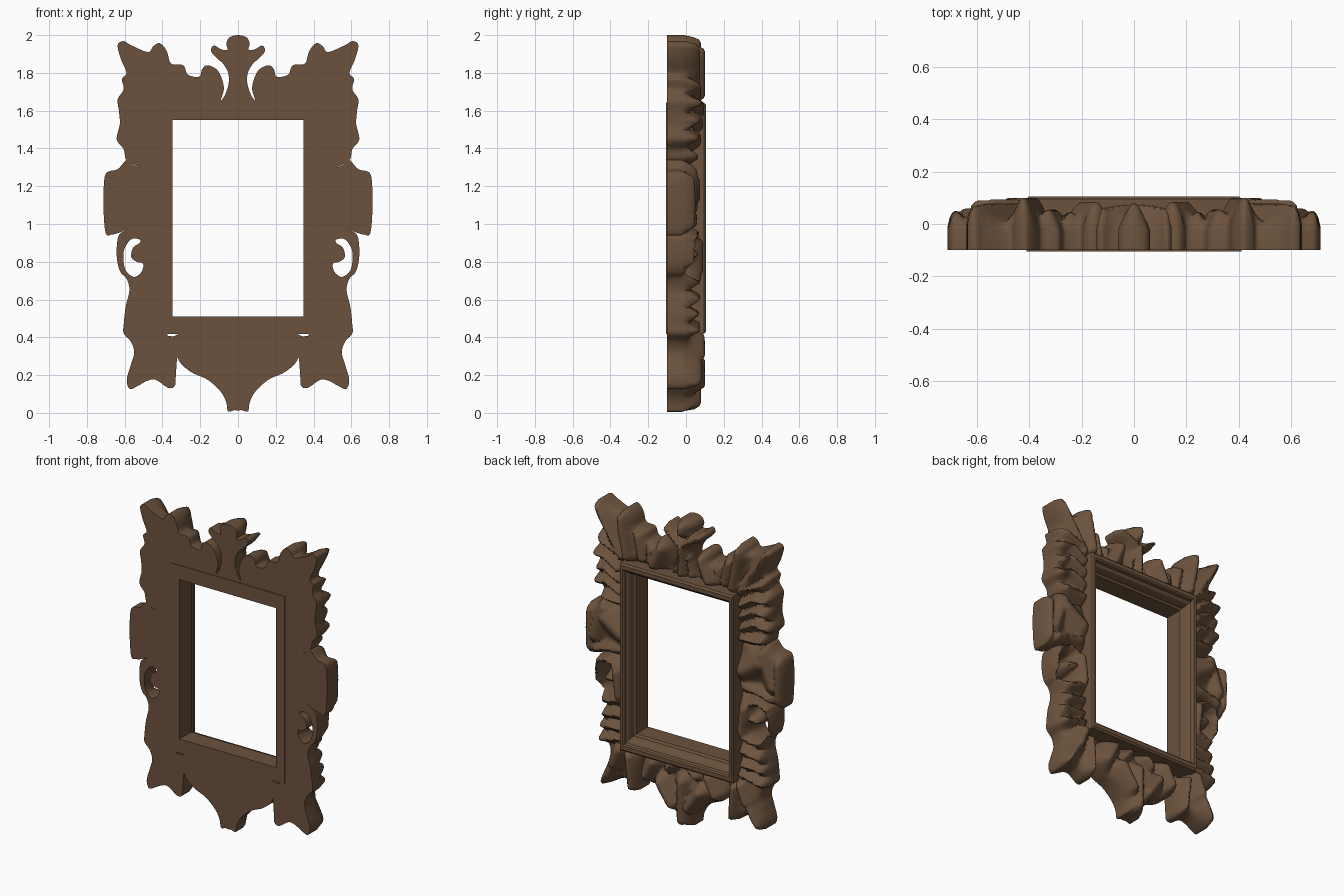
import bpy, bmesh, math
from mathutils import Vector as V
from mathutils.geometry import delaunay_2d_cdt, intersect_point_line

wood = bpy.data.materials.new("brown_wood")
wood.diffuse_color = (0.15, 0.085, 0.047, 1)
BACK, STEP = -0.10, 0.013


def finish(bm, name, angle):
    bmesh.ops.recalc_face_normals(bm, faces=bm.faces)
    me = bpy.data.meshes.new(name)
    bm.to_mesh(me)
    bm.free()
    me.materials.append(wood)
    ob = bpy.data.objects.new(name, me)
    bpy.context.collection.objects.link(ob)
    bpy.ops.object.select_all(action='DESELECT')
    ob.select_set(True)
    bpy.context.view_layer.objects.active = ob
    bpy.ops.object.shade_smooth_by_angle(angle=math.radians(angle))


def spline(pts, n=5):
    """Closed smooth curve through the points."""
    out, k = [], len(pts)
    for i in range(k):
        a, b, c, d = (V(pts[(i + j) % k]) for j in (-1, 0, 1, 2))
        for s in range(n):
            t = s / n
            out.append(0.5 * (2 * b + (c - a) * t + (2 * a - 5 * b + 4 * c - d) * t * t
                              + (3 * b - a - 3 * c + d) * t ** 3))
    return out


def seg_dist(p, a, b):
    ab = b - a
    t = max(0, min(1, (p - a).dot(ab) / max(ab.length_squared, 1e-12)))
    return (p - a - ab * t).length


def inside(p, loops):
    r = False
    for lp in loops:
        for a, b in zip(lp, lp[1:] + lp[:1]):
            if (a.y > p.y) != (b.y > p.y) and p.x < a.x + (p.y - a.y) / (b.y - a.y) * (b.x - a.x):
                r = not r
    return r


def carving(name, outline, ridges, holes=(), rise=0.035, sides=(1,)):
    """Flat-backed carved slab; ridges are (x1, z1, x2, z2, radius, height)."""
    loops = [spline(outline)] + [spline(h) for h in holes]
    pts, edges = [], []
    for lp in loops:
        k = len(pts)
        pts += lp
        edges += [(k + i, k + (i + 1) % len(lp)) for i in range(len(lp))]
    rim = [(pts[a], pts[b]) for a, b in edges]
    xs, zs = [p.x for p in pts], [p.y for p in pts]
    for j in range(int((max(zs) - min(zs)) / STEP) + 1):
        for i in range(int((max(xs) - min(xs)) / STEP) + 2):
            p = V((min(xs) + (i + 0.5 * (j % 2)) * STEP, min(zs) + j * STEP))
            if inside(p, loops) and min(seg_dist(p, a, b) for a, b in rim) > STEP * 0.5:
                pts.append(p)
    vs, _, fs, *_ = delaunay_2d_cdt(pts, edges, [], 0, 1e-6)
    fs = [f for f in fs if inside(sum((vs[i] for i in f), V((0, 0))) / 3, loops)]

    def height(p):
        d = min(1, min(seg_dist(p, a, b) for a, b in rim) / 0.045)
        rnd = math.sqrt(1 - (1 - d) ** 2)
        top = max(h * math.exp(-(seg_dist(p, V((a, b)), V((c, e))) / r) ** 2)
                  for a, b, c, e, r, h in ridges)
        return min(0.1, -0.03 + rise * rnd + top * (0.45 + 0.55 * rnd))

    hs = [height(p) for p in vs]
    for s in sides:
        bm = bmesh.new()
        top = [bm.verts.new((s * p.x, h, p.y)) for p, h in zip(vs, hs)]
        bot = [bm.verts.new((s * p.x, BACK, p.y)) for p in vs]
        for f in fs:
            bm.faces.new([top[i] for i in f])
            bm.faces.new([bot[i] for i in reversed(f)])
        count = {}
        for f in fs:
            for a, b in zip(f, list(f[1:]) + [f[0]]):
                count.setdefault(frozenset((a, b)), []).append((a, b))
        for e in count.values():
            if len(e) == 1:
                a, b = e[0]
                bm.faces.new((top[b], top[a], bot[a], bot[b]))
        bmesh.ops.delete(bm, geom=[v for v in bm.verts if not v.link_faces], context='VERTS')
        finish(bm, name if len(sides) == 1 else name + ("_right" if s > 0 else "_left"), 50)


def mirrored(half):
    return half + [(-x, z) for x, z in reversed(half) if x > 0.001]


# Moulded rectangular frame: (fraction inward, y) profile swept round four mitred corners
profile = [(0, -.105), (0, .095), (.12, .105), (.4, .105), (.5, .098), (.55, .08), (.72, .07),
           (.82, .05), (.86, .025), (1, .015), (1, -.105)]
bm = bmesh.new()
rings = []
for sx, sz in ((-1, -1), (1, -1), (1, 1), (-1, 1)):
    rings.append([bm.verts.new((sx * (.41 - .062 * u), y, 1.03 + sz * (.612 - .092 * u)))
                  for u, y in profile])
for i in range(4):
    a, b = rings[i], rings[(i + 1) % 4]
    for j in range(len(profile)):
        k = (j + 1) % len(profile)
        bm.faces.new((a[j], a[k], b[k], b[j]))
finish(bm, "picture_frame", 25)

# Upper corner leaves
carving("upper_leaf", [
    (.10, 1.62), (.09, 1.66), (.075, 1.725), (.105, 1.81), (.16, 1.84), (.19, 1.82), (.205, 1.78),
    (.265, 1.79), (.29, 1.84), (.355, 1.85), (.377, 1.915), (.414, 1.957), (.45, 1.94),
    (.477, 1.91), (.567, 1.947), (.605, 1.968), (.637, 1.947), (.62, 1.873), (.59, 1.8),
    (.615, 1.767), (.605, 1.713), (.637, 1.66), (.63, 1.597), (.626, 1.528), (.642, 1.448),
    (.605, 1.395), (.589, 1.337), (.515, 1.3), (.414, 1.294), (.39, 1.30), (.39, 1.60)],
    [(.43, 1.66, .62, 1.95, .04, .07), (.38, 1.68, .425, 1.92, .045, .10),
     (.30, 1.67, .33, 1.82, .035, .05), (.20, 1.66, .145, 1.79, .05, .08),
     (.25, 1.66, .24, 1.76, .025, .04), (.45, 1.68, .60, 1.74, .03, .075),
     (.44, 1.58, .54, 1.64, .035, .09), (.54, 1.64, .62, 1.64, .03, .085),
     (.43, 1.50, .54, 1.56, .033, .085), (.54, 1.56, .62, 1.54, .03, .07),
     (.43, 1.42, .53, 1.47, .033, .075), (.53, 1.47, .63, 1.45, .03, .065),
     (.42, 1.35, .57, 1.36, .03, .06)], sides=(1, -1))

# Side bosses
carving("side_boss", [
    (.39, 1.29), (.515, 1.30), (.56, 1.315), (.589, 1.34), (.637, 1.29), (.695, 1.273),
    (.71, 1.21), (.712, 1.077), (.70, .95), (.665, .945), (.626, .955), (.54, .99), (.39, .99)],
    [(.44, 1.14, .56, 1.22, .07, .07), (.57, 1.28, .64, 1.08, .05, .055),
     (.69, 1.23, .69, 1.0, .04, .05), (.45, 1.04, .62, 1.00, .04, .055)], sides=(1, -1))

# Lower side scrolls with crescent openings
carving("lower_scroll", [
    (.39, .96), (.44, .985), (.54, .99), (.60, .965), (.635, .93), (.642, .83), (.625, .75),
    (.59, .71), (.575, .65), (.595, .56), (.605, .47), (.605, .42), (.567, .377), (.55, .32),
    (.567, .255), (.589, .175), (.573, .127), (.53, .143), (.48, .17), (.435, .175), (.37, .133),
    (.334, .143), (.329, .2), (.318, .31), (.28, .39), (.265, .44), (.39, .44)],
    [(.44, .75, .46, .90, .05, .085), (.46, .90, .54, .955, .035, .07),
     (.54, .955, .61, .93, .03, .065), (.62, .90, .622, .80, .03, .055),
     (.50, .84, .55, .83, .03, .06), (.44, .72, .57, .69, .035, .075),
     (.44, .62, .57, .60, .033, .07), (.44, .53, .59, .52, .03, .065),
     (.43, .47, .59, .43, .03, .07), (.44, .40, .48, .30, .05, .095),
     (.48, .30, .56, .16, .045, .08), (.38, .37, .36, .17, .035, .075)],
    holes=[[(.52, .918), (.567, .918), (.605, .854), (.597, .76), (.55, .72), (.51, .748),
            (.503, .79), (.536, .80), (.565, .825), (.555, .875), (.52, .9)]], sides=(1, -1))

# Bottom pendant shield
pendant = mirrored([(0, .012), (.02, .014), (.053, .008), (.062, .055), (.09, .11), (.16, .175),
                    (.25, .217), (.315, .28), (.312, .35), (.27, .42), (.2, .44)])
carving("bottom_pendant", pendant, [(0, .30, 0, .02, .045, .075)] + [
    r for s in (1, -1) for r in ((s * .14, .27, s * .06, .15, .05, .10),
                                 (s * .20, .38, s * .25, .28, .05, .085),
                                 (s * .06, .40, s * .10, .36, .03, .07))])

# Top crest with side curls
crest = mirrored([(0, 2.0), (.045, 1.988), (.062, 1.955), (.055, 1.922), (.09, 1.925),
                  (.128, 1.945), (.143, 1.915), (.11, 1.875), (.08, 1.85), (.052, 1.80),
                  (.05, 1.74), (.07, 1.68), (.095, 1.62)])
carving("top_crest", crest, [(0, 1.66, 0, 1.84, .03, .075), (0, 1.93, 0, 1.97, .04, .075)] + [
    r for s in (1, -1) for r in ((s * .02, 1.85, s * .12, 1.915, .028, .07),
                                 (s * .06, 1.66, s * .04, 1.76, .02, .06))])
